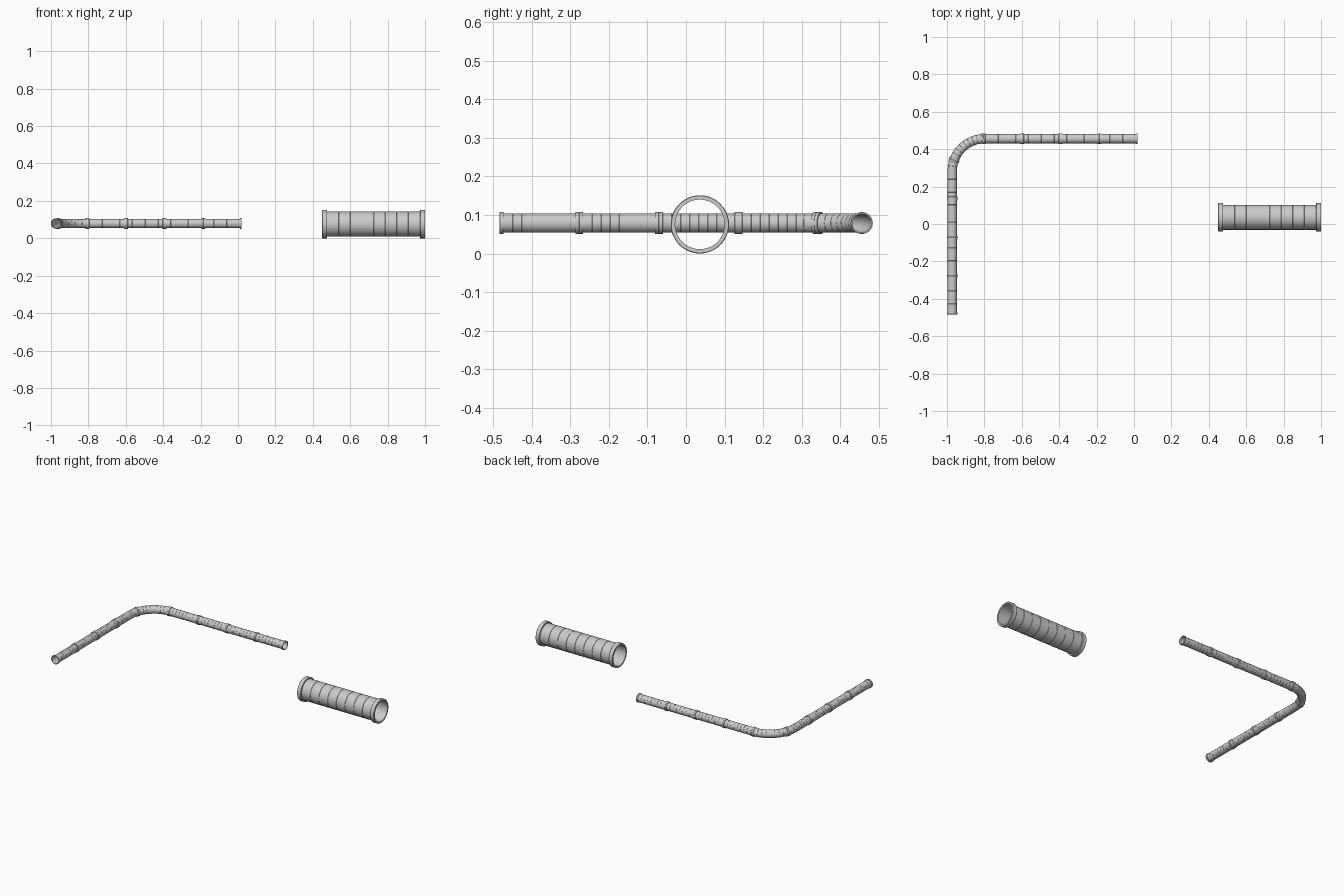
import bpy, bmesh, math
from mathutils import Vector

if "Cube" in bpy.data.objects:
    bpy.data.objects.remove(bpy.data.objects["Cube"])

SIDES = 48
BIG_LEN = 0.55            # full size pipe module
RIBS = 8                  # body bands per module
FLANGE_R, BODY_R, BORE_R, FLANGE_W = 0.0755, 0.0668, 0.0642, 0.027

# The bent run: straight along y, quarter turn, straight along x
X0, Y0, Y1, X1, Z = -0.972, -0.483, 0.456, 0.02, 0.079
BEND = 0.172
LEG_A = Y1 - BEND - Y0
ARC = BEND * math.pi / 2
RUN = LEG_A + ARC + X1 - (X0 + BEND)
COUNT = 9


def bent_path(s):
    """Point and direction at distance s along the bent run."""
    if s < LEG_A:
        return Vector((X0, Y0 + s, Z)), Vector((0, 1, 0))
    if s < LEG_A + ARC:
        a = (s - LEG_A) / BEND
        return (Vector((X0 + BEND - BEND * math.cos(a), Y1 - BEND + BEND * math.sin(a), Z)),
                Vector((math.sin(a), math.cos(a), 0)))
    return Vector((X0 + BEND + s - LEG_A - ARC, Y1, Z)), Vector((1, 0, 0))


def straight_path(s):
    return Vector((1 - BIG_LEN + s, 0.036, FLANGE_R)), Vector((1, 0, 0))


def module_profile():
    """Closed wall section (distance, radius): flanged outside, plain bore."""
    w, L, g, e = FLANGE_W, BIG_LEN, 0.0012, 0.0015
    pts = [(0, FLANGE_R - e), (e, FLANGE_R), (w - e, FLANGE_R), (w, FLANGE_R - e), (w, BODY_R)]
    for i in range(1, RIBS):                       # shallow grooves between bands
        x = w + (L - 2 * w) * i / RIBS
        pts += [(x - g, BODY_R), (x, BODY_R - g), (x + g, BODY_R)]
    pts += [(L - w, BODY_R), (L - w, FLANGE_R - e), (L - w + e, FLANGE_R),
            (L - e, FLANGE_R), (L, FLANGE_R - e)]
    pts += [(L * i / RIBS, BORE_R) for i in range(RIBS, -1, -1)]
    return pts


def pipe_module(name, path, start, scale):
    bm = bmesh.new()
    rings = []
    for d, r in module_profile():
        p, t = path(start + d * scale)
        side = t.cross(Vector((0, 0, 1)))
        rings.append([bm.verts.new(p + r * scale * (
            side * math.cos(2 * math.pi * k / SIDES)
            + Vector((0, 0, math.sin(2 * math.pi * k / SIDES))))) for k in range(SIDES)])
    for i, a in enumerate(rings):
        b = rings[(i + 1) % len(rings)]
        for k in range(SIDES):
            n = (k + 1) % SIDES
            bm.faces.new((a[k], a[n], b[n], b[k]))
    bmesh.ops.recalc_face_normals(bm, faces=bm.faces)
    mesh = bpy.data.meshes.new(name)
    bm.to_mesh(mesh)
    bm.free()
    ob = bpy.data.objects.new(name, mesh)
    bpy.context.collection.objects.link(ob)
    bpy.ops.object.select_all(action='DESELECT')
    ob.select_set(True)
    bpy.context.view_layer.objects.active = ob
    bpy.ops.object.shade_smooth_by_angle(angle=math.radians(30))


# Single large pipe section
pipe_module("large_pipe_section", straight_path, 0, 1)

# Bent pipeline of nine small sections joined flange to flange
step = RUN / COUNT
for i in range(COUNT):
    pipe_module(f"bent_pipe_section_{i + 1}", bent_path, i * step, step / BIG_LEN)
